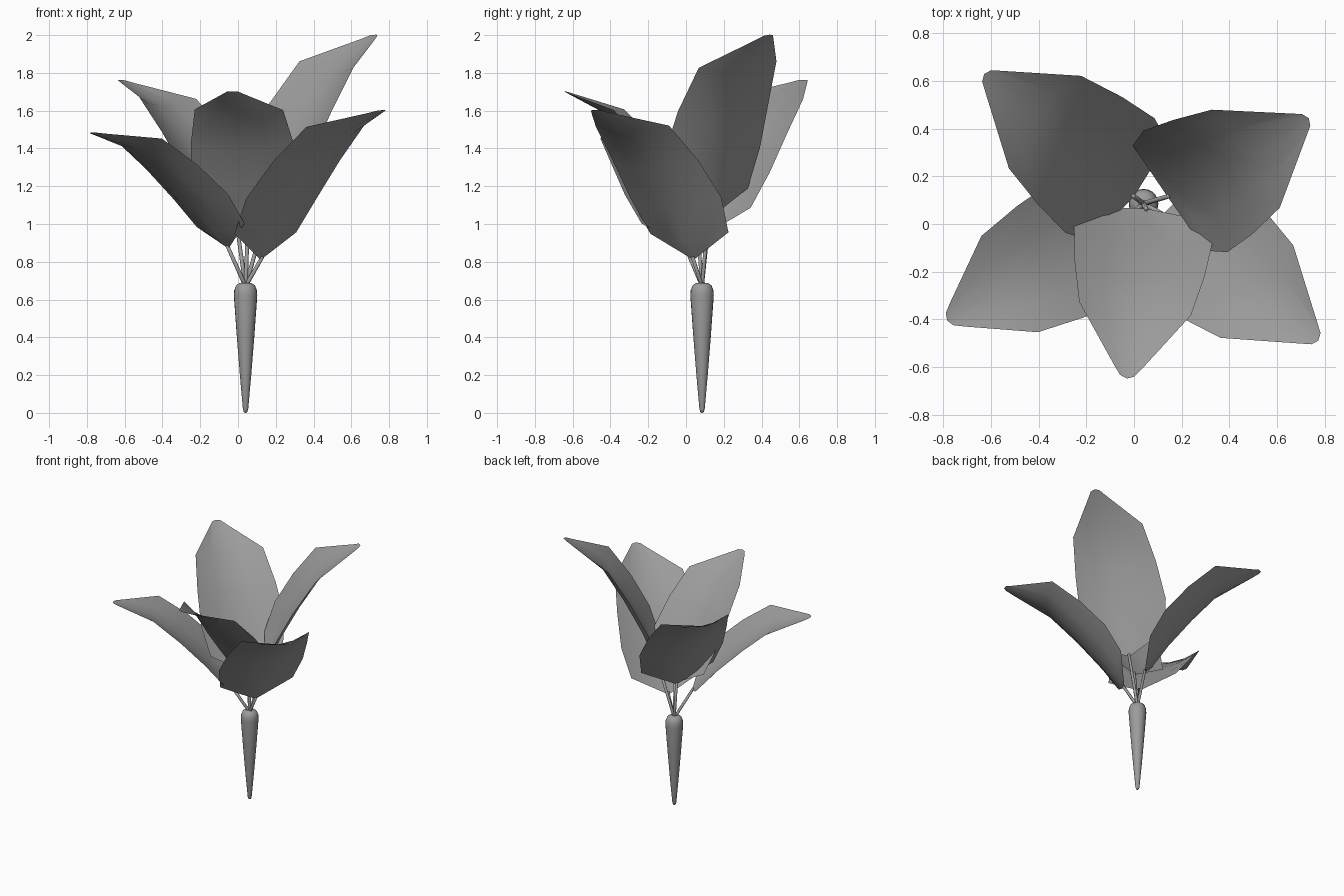
import bpy, bmesh, math
from mathutils import Vector

if "Cube" in bpy.data.objects:
    bpy.data.objects.remove(bpy.data.objects["Cube"])

ROOT = Vector((0.04, 0.085, 0))

# shared dark grey
grey = bpy.data.materials.new("dark_grey")
grey.diffuse_color = (0.33, 0.33, 0.33, 1)
grey.use_nodes = True
grey.node_tree.nodes["Principled BSDF"].inputs["Base Color"].default_value = grey.diffuse_color

# leaf cross rows: distance along leaf, edge height, half width, centre sag
ROWS = [(0.12, 0.080, 0.262, 0.055), (0.325, 0.138, 0.303, 0.07),
        (0.58, 0.165, 0.285, 0.07), (0.845, 0.165, 0.245, 0.06)]
# rounded tip row: distance, side, height
TIP = [(1.09, -0.06, 0.032), (1.13, -0.03, 0.012), (1.14, 0, 0.004),
       (1.13, 0.03, 0.012), (1.09, 0.06, 0.032)]
LENGTH = 1.14


def make_object(name, bm):
    bmesh.ops.recalc_face_normals(bm, faces=bm.faces[:])
    mesh = bpy.data.meshes.new(name)
    bm.to_mesh(mesh)
    bm.free()
    obj = bpy.data.objects.new(name, mesh)
    bpy.context.collection.objects.link(obj)
    mesh.materials.append(grey)
    for p in mesh.polygons:
        p.use_smooth = True
    return obj


def leaf(name, base, tip, across):
    base, tip, across = Vector(base), Vector(tip), Vector(across)
    s = (tip - base).length / LENGTH
    a = (tip - base).normalized()
    w = (across - a * across.dot(a)).normalized()
    n = a.cross(w)
    if n.z < 0:
        n.negate()
    bm = bmesh.new()

    def vert(u, v, h):
        return bm.verts.new(base + a * u * s + w * v + n * h * s)

    root = vert(0, 0, 0)
    grid = []
    for u, h, hw, sag in ROWS:
        hw *= (1 + s) / 2
        grid.append([vert(u, hw * t, h - sag * (1 - t * t))
                     for t in (-1, -0.5, 0, 0.5, 1)])
    grid.append([vert(*p) for p in TIP])
    for i in range(4):
        bm.faces.new((root, grid[0][i], grid[0][i + 1]))
        for r0, r1 in zip(grid, grid[1:]):
            bm.faces.new((r0[i], r1[i], r1[i + 1], r0[i + 1]))
    make_object(name, bm)


def stem(name, end):
    # thin stalk from root crown to leaf base
    start = ROOT + Vector((0, 0, 0.67))
    end = Vector(end)
    d = (end - start).normalized()
    end = end + d * 0.02
    side = d.cross(Vector((0, 1, 0.1))).normalized()
    up = d.cross(side)
    bm = bmesh.new()
    rings = []
    for p, r in ((start, 0.011), (end, 0.010)):
        rings.append([bm.verts.new(p + r * (side * math.cos(k * math.tau / 6) + up * math.sin(k * math.tau / 6)))
                      for k in range(6)])
    for k in range(6):
        j = (k + 1) % 6
        bm.faces.new((rings[0][k], rings[0][j], rings[1][j], rings[1][k]))
    bm.faces.new(rings[1])
    make_object(name, bm)


# tapered root, lathed profile
profile = [(0, 0), (0.009, 0.004), (0.014, 0.02), (0.03, 0.2), (0.046, 0.4), (0.062, 0.62),
           (0.06, 0.65), (0.05, 0.675), (0.032, 0.688), (0, 0.69)]
bm = bmesh.new()
vs = [bm.verts.new(ROOT + Vector((r, 0, z))) for r, z in profile]
es = [bm.edges.new(p) for p in zip(vs, vs[1:])]
bmesh.ops.spin(bm, geom=vs + es, cent=ROOT, axis=(0, 0, 1), angle=math.tau, steps=20)
bmesh.ops.remove_doubles(bm, verts=bm.verts[:], dist=0.0005)
make_object("root", bm)

# five leaves with stalks: base, tip, width direction
LEAVES = {
    "front": ((0.05, 0.065, 0.93), (-0.03, -0.65, 1.70), (0.47, -0.05, -0.01)),
    "front_left": ((-0.05, 0.00, 0.87), (-0.785, -0.405, 1.48), (0.23, -0.40, 0.02)),
    "front_right": ((0.12, 0.04, 0.81), (0.775, -0.49, 1.60), (0.36, 0.47, 0)),
    "back_right": ((0.14, 0.115, 1.02), (0.735, 0.445, 2.0), (0.30, -0.415, -0.02)),
    "back_left": ((0.00, 0.115, 0.95), (-0.63, 0.63, 1.76), (0.31, 0.40, -0.01)),
}
for key, (b, t, w) in LEAVES.items():
    leaf("leaf_" + key, b, t, w)
    stem("stalk_" + key, b)
